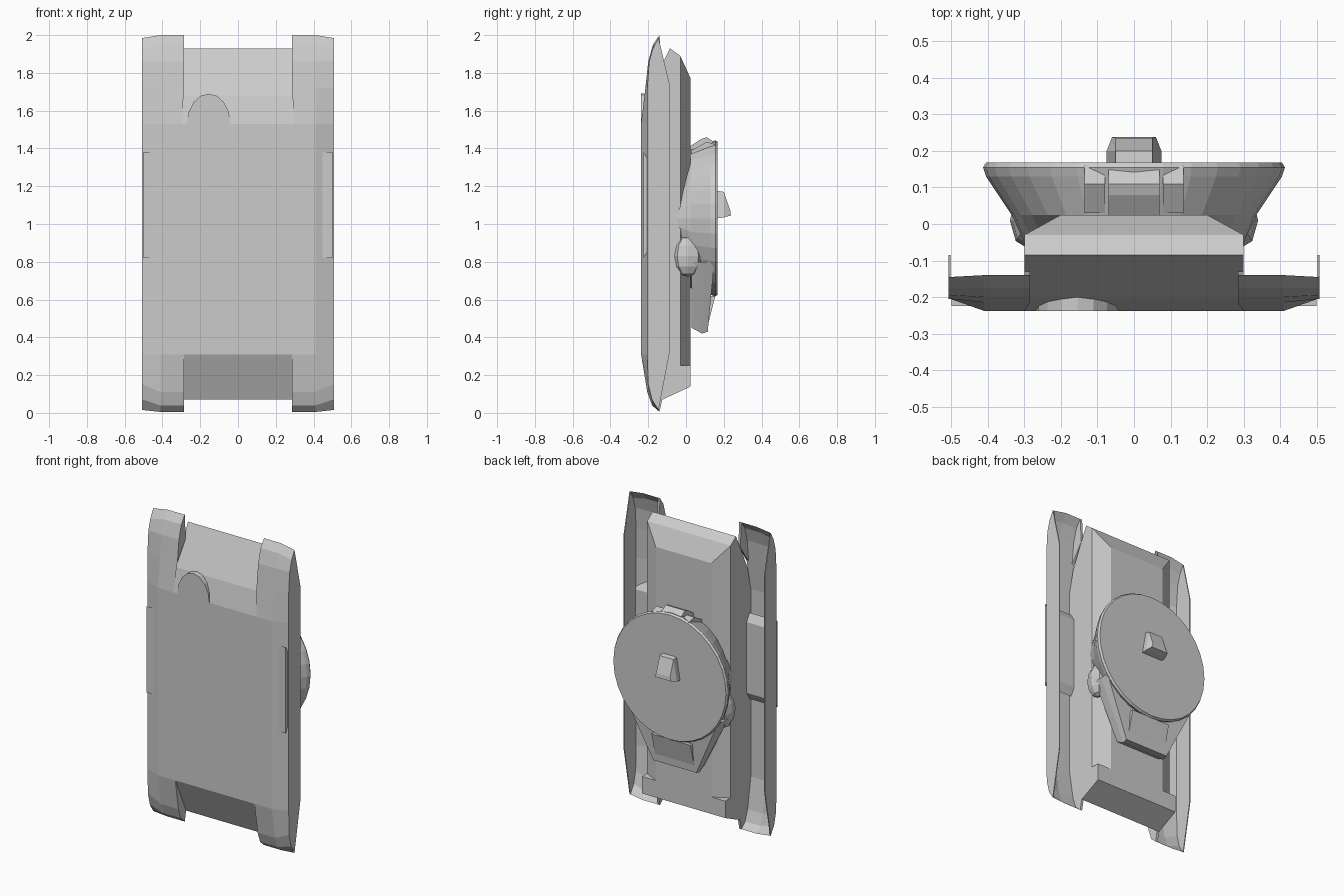
import bpy, bmesh
from math import sin, cos, pi

if "Cube" in bpy.data.objects:
    bpy.data.objects.remove(bpy.data.objects["Cube"])


def finish(name, bm, mirror=False):
    bmesh.ops.remove_doubles(bm, verts=bm.verts, dist=1e-4)
    bmesh.ops.recalc_face_normals(bm, faces=bm.faces)
    me = bpy.data.meshes.new(name)
    bm.to_mesh(me)
    bm.free()
    ob = bpy.data.objects.new(name, me)
    bpy.context.collection.objects.link(ob)
    if mirror:
        m = ob.modifiers.new("Mirror", 'MIRROR')
        m.use_mirror_merge = False
    return ob


def loft(name, rows, closed=True, cap0=True, cap1=True, mirror=False):
    """Skin a series of equally long point rows."""
    bm = bmesh.new()
    vs = [[bm.verts.new(p) for p in r] for r in rows]
    n = len(rows[0])
    for a, b in zip(vs, vs[1:]):
        for i in range(n if closed else n - 1):
            j = (i + 1) % n
            bm.faces.new((a[i], a[j], b[j], b[i]))
    if cap0:
        bm.faces.new(vs[0])
    if cap1:
        bm.faces.new(vs[-1])
    return finish(name, bm, mirror)


def prism(name, yz, x0, x1, mirror=False):
    return loft(name, [[(x, y, z) for y, z in yz] for x in (x0, x1)], mirror=mirror)


def rect(y, x, z0, z1):
    return [(-x, y, z0), (x, y, z0), (x, y, z1), (-x, y, z1)]


def ring(y, rx, rz, n=32, zc=1.03):
    return [(rx * cos(2 * pi * i / n), y, zc + rz * sin(2 * pi * i / n)) for i in range(n)]


# Hull body and chamfered deck
prism("hull", [(-.238, 1.53), (-.205, 1.68), (-.085, 1.93), (-.03, 1.89), (-.03, .25),
               (.025, .25), (.025, .14), (-.125, .07), (-.238, .31)], -.3, .3)
loft("deck", [rect(-.03, .3, .25, 1.89), rect(.025, .2, .25, 1.77)])

# Rounded bulge under the nose
arch = [(-.155 + .115 * cos(a * pi / 8), 1.53 + .16 * sin(a * pi / 8)) for a in range(9)]
loft("nose_bulge", [[(x, -.238, z) for x, z in arch], [(x, -.17, z) for x, z in arch]])

# Track pods: open channels with a bevelled bottom and a thin outer wall
inner = [(-.14, 2.0), (-.175, 1.95), (-.2, 1.86), (-.215, 1.72), (-.238, 1.53),
         (-.238, .31), (-.205, .11), (-.18, .04), (-.14, .005)]
outer = [(-.145, 1.985), (-.175, 1.93), (-.195, 1.86), (-.205, 1.72), (-.205, 1.53),
         (-.205, .31), (-.2, .15), (-.18, .07), (-.145, .015)]
loft("track_pod", [[(.285 if abs(z - 1) > .7 else .3, y, z) for y, z in inner],
                   [(.41, y, z) for y, z in inner],
                   [(.503, y, z) for y, z in outer]],
     closed=False, cap0=False, cap1=False, mirror=True)
wall = outer + [(-.085, .33), (-.085, 1.73)]
prism("track_wall", wall, .502, .508, mirror=True)
for name, yz in (("pod_front_lip", inner[:4] + [(-.13, 1.84)]),
                 ("pod_rear_lip", inner[5:] + [(-.12, .1), (-.15, .25)])):
    prism(name, yz, .285, .3, mirror=True)

# Raised floor panel in each channel
prism("channel_panel", [(-.225, .82), (-.195, .87), (-.195, 1.33), (-.225, 1.38)],
      .3, .5, mirror=True)

# Turret: shallow bowl with a flat round roof
loft("turret", [ring(-.05, .3, .2), ring(.025, .335, .37), ring(.13, .405, .405),
                ring(.155, .413, .413), ring(.168, .405, .405)])

# Turret bustle at the rear
loft("bustle", [[(-w, y, z) for y, z in p] + [(w, y, z) for y, z in reversed(p)]
                for w, p in ((.33, [(.03, .8), (.09, .8), (.15, .8)]),
                             (.155, [(.03, .45), (.085, .42), (.115, .43)]))])
prism("bustle_roof", [(.11, .44), (.155, .62), (.11, .62)], -.14, .14)

# Side blisters
bm = bmesh.new()
bmesh.ops.create_uvsphere(bm, u_segments=8, v_segments=6, radius=1)
for v in bm.verts:
    v.co = (.285 + v.co.x * .055, .01 + v.co.y * .08, .83 + v.co.z * .11)
finish("side_blister", bm, mirror=True)

# Gun mantlet with cheek blocks
prism("mantlet", [(.02, 1.3), (.02, 1.41), (.08, 1.45), (.11, 1.46), (.155, 1.43), (.16, 1.3)],
      -.07, .07)
prism("mantlet_cheek", [(.03, 1.3), (.03, 1.39), (.11, 1.435), (.16, 1.42), (.16, 1.3)],
      .08, .135, mirror=True)

# Roof hood
loft("roof_hood", [[(-.075, .165, 1.03), (.075, .165, 1.03), (.05, .165, 1.175), (-.05, .165, 1.175)],
                   [(-.075, .2, 1.035), (.075, .2, 1.035), (.05, .2, 1.17), (-.05, .2, 1.17)],
                   [(-.06, .238, 1.045), (.06, .238, 1.045), (.05, .235, 1.07), (-.05, .235, 1.07)]])
